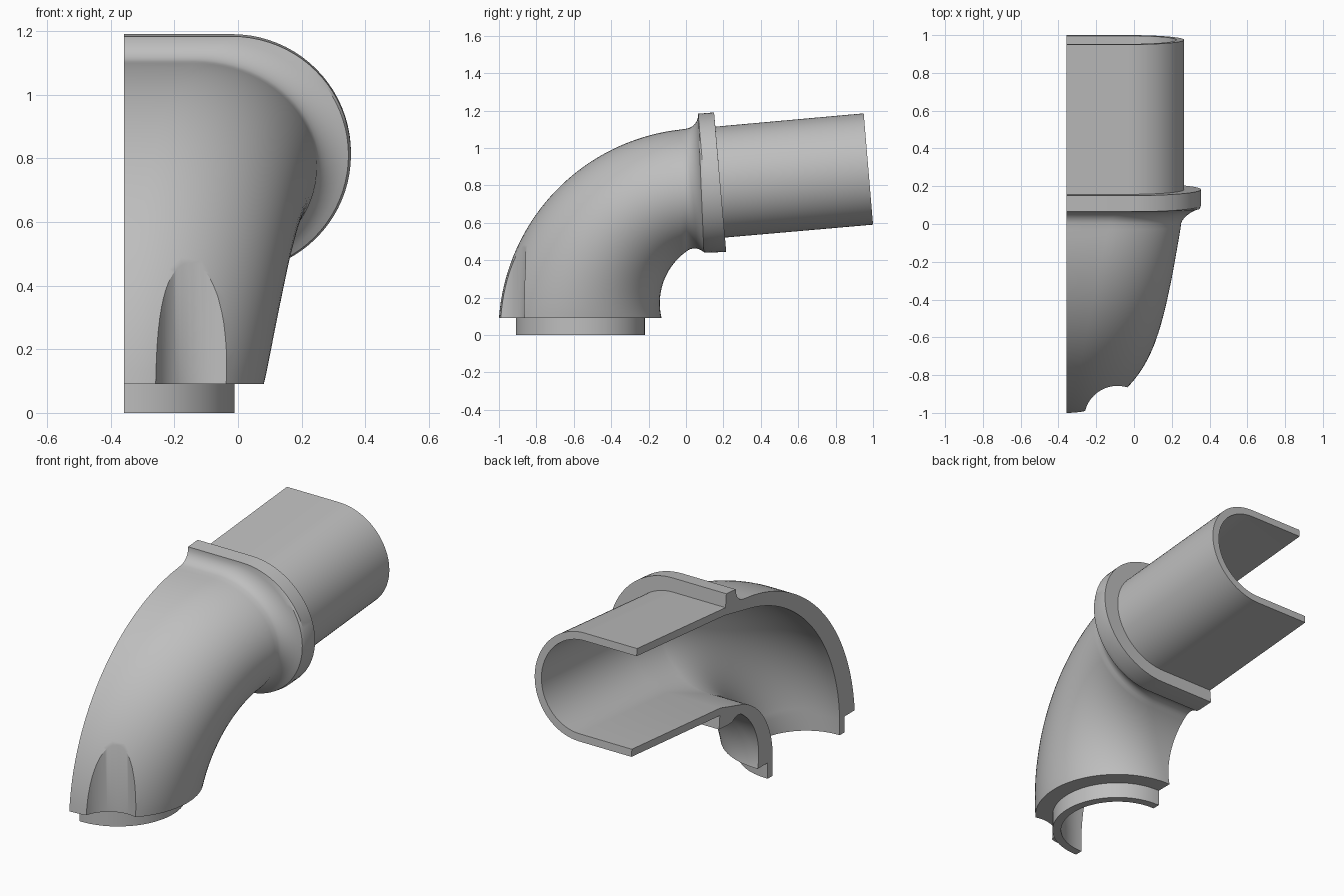
import bpy, bmesh
from math import sin, cos, pi, radians
from mathutils import Vector

cube = bpy.data.objects.get("Cube")
if cube:
    bpy.data.objects.remove(cube, do_unlink=True)

CUT = -0.358     # x of the flat section plane
ARC = 40         # segments on the rounded side
BEND = 36        # sections along the elbow
COVE = 8         # sections along the cove
WALL = 0.042     # tube wall thickness


def section(top, bottom, flat, radius, inset=0.0):
    """Half stadium between two (y, z) points; flat is the straight half width."""
    top, bottom = Vector(top), Vector(bottom)
    step = (top - bottom).normalized() * inset
    top, bottom = top - step, bottom + step
    mid, half = (top + bottom) / 2, (top - bottom) / 2
    radius -= inset
    uv = [(0, 1)]
    for i in range(ARC + 1):
        a = pi * i / ARC
        uv.append((flat + radius * sin(a), cos(a)))
    uv.append((0, -1))
    return [Vector((CUT + u, *(mid + half * v))) for u, v in uv]


def elbow(t, inset=0.0):
    """Section of the bend, from round foot (t=0) to crowned oblong mouth (t=1)."""
    a = radians(4.1 + 79.6 * t)
    b = radians(-13.6 + 65.6 * t)
    top = (0.09 - 1.0927 * cos(a), 0.0123 + 1.0927 * sin(a))
    bottom = (0.2 - 0.34 * cos(b), 0.17 + 0.34 * sin(b))
    flat = 0.01 + 0.21 * t ** 1.5
    width = 0.439 + 0.166 * t ** 0.92
    return section(top, bottom, flat, width - flat, inset)


def cove(k):
    """Fillet running from the elbow up to the flange."""
    a = radians(-90 + 90 * k)
    b = radians(142 - 97 * k)
    top = (-0.01 + 0.075 * cos(a), 1.177 + 0.075 * sin(a))
    bottom = (0.046 + 0.07 * cos(b), 0.393 + 0.07 * sin(b))
    ease = 1 - cos(k * pi / 2)
    return section(top, bottom, 0.22 + 0.115 * ease, 0.385 - 0.015 * ease)


# Outside: collar, elbow, cove, flange, tube
rings = [section((-0.91, z), (-0.22, z), 0.01, 0.337) for z in (0, 0.09)]
rings += [elbow(i / BEND) for i in range(BEND + 1)]
rings += [cove(i / COVE) for i in range(1, COVE + 1)]
rings.append(section((0.065, 1.183), (0.13, 0.44), 0.339, 0.374))
rings.append(section((0.15, 1.19), (0.215, 0.445), 0.339, 0.374))
tube_start = ((0.157, 1.114), (0.208, 0.521), 0.328, 0.296)
tube_end = ((0.95, 1.185), (1.0, 0.59), 0.328, 0.296)
rings += [section(*tube_start), section(*tube_end)]

# Inside: back through the tube and the bend to the collar
rings += [section(*tube_end, WALL), section(*tube_start, WALL)]
rings += [elbow(i / BEND, 0.135 - 0.07 * i / BEND) for i in range(BEND, -1, -1)]
rings.append(section((-0.865, 0), (-0.265, 0), 0.01, 0.29))

# Skin the closed chain of sections, then close both cut faces
bm = bmesh.new()
grid = [[bm.verts.new(p) for p in ring] for ring in rings]
for i, ring in enumerate(grid):
    after = grid[(i + 1) % len(grid)]
    for j in range(len(ring) - 1):
        bm.faces.new((ring[j], ring[j + 1], after[j + 1], after[j]))
for side in (0, -1):
    bm.faces.new([ring[side] for ring in grid])
bmesh.ops.recalc_face_normals(bm, faces=bm.faces)
mesh = bpy.data.meshes.new("pipe_elbow")
bm.to_mesh(mesh)
bm.free()
pipe = bpy.data.objects.new("pipe_elbow", mesh)
bpy.context.collection.objects.link(pipe)

# Material
grey = bpy.data.materials.new("plain_grey")
grey.use_nodes = True
colour = (0.52, 0.52, 0.52, 1)
grey.diffuse_color = colour
grey.node_tree.nodes["Principled BSDF"].inputs["Base Color"].default_value = colour
mesh.materials.append(grey)

# Scalloped notch in the front of the foot
bpy.ops.mesh.primitive_cylinder_add(vertices=96, radius=0.176, depth=1.0,
                                    location=(-0.088, -1.033, 0.45))
cutter = bpy.context.object
cutter.name = "notch_cutter"
cutter.hide_render = True
cutter.data.materials.append(grey)
notch = pipe.modifiers.new("notch", 'BOOLEAN')
notch.operation = 'DIFFERENCE'
notch.solver = 'EXACT'
notch.object = cutter
bpy.ops.object.select_all(action='DESELECT')
pipe.select_set(True)
bpy.context.view_layer.objects.active = pipe
bpy.ops.object.modifier_apply(modifier="notch")
bpy.data.objects.remove(cutter, do_unlink=True)
bpy.ops.object.shade_smooth_by_angle(angle=radians(30))
